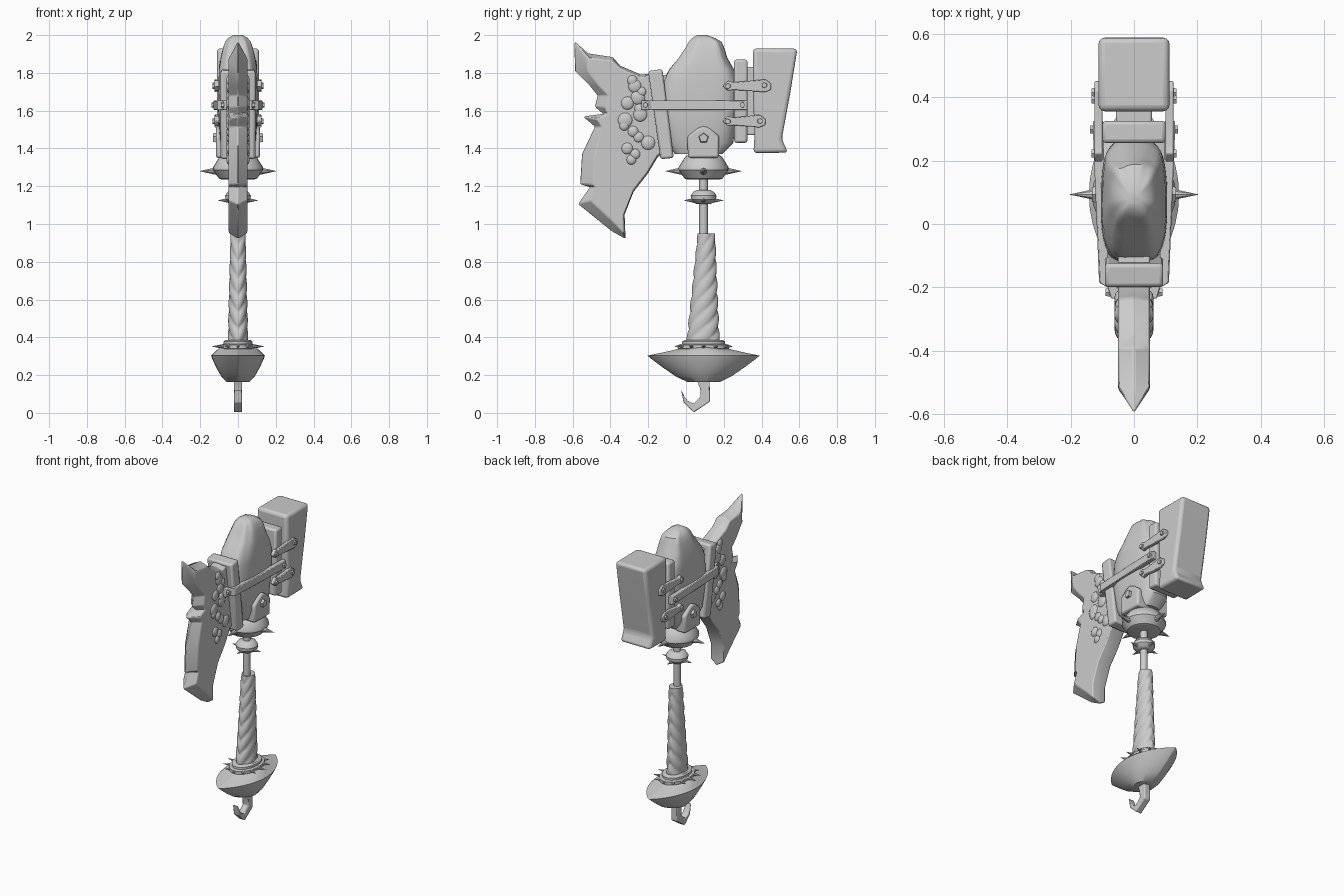
import bpy, bmesh, math, random
from mathutils import Vector, Matrix

if "Cube" in bpy.data.objects:
    bpy.data.objects.remove(bpy.data.objects["Cube"])

random.seed(4)
CY = 0.093  # handle axis in y


def finish(name, bm, bevel=0, segs=2, mirror=False, angle=35):
    bmesh.ops.recalc_face_normals(bm, faces=bm.faces)
    me = bpy.data.meshes.new(name)
    bm.to_mesh(me)
    bm.free()
    ob = bpy.data.objects.new(name, me)
    bpy.context.collection.objects.link(ob)
    if bevel:
        m = ob.modifiers.new("bevel", 'BEVEL')
        m.width, m.segments, m.limit_method = bevel, segs, 'ANGLE'
    if mirror:
        ob.modifiers.new("mirror", 'MIRROR')
    bpy.ops.object.select_all(action='DESELECT')
    ob.select_set(True)
    bpy.context.view_layer.objects.active = ob
    bpy.ops.object.shade_smooth_by_angle(angle=math.radians(angle))
    return ob


def skin(bm, rings):
    """Bridge equal-length point rings and cap both ends."""
    vs = [[bm.verts.new(p) for p in r] for r in rings]
    n = len(vs[0])
    for a, b in zip(vs, vs[1:]):
        for i in range(n):
            j = (i + 1) % n
            bm.faces.new((a[i], a[j], b[j], b[i]))
    bm.faces.new(vs[0][::-1])
    bm.faces.new(vs[-1])


def loft(name, rings, **kw):
    bm = bmesh.new()
    skin(bm, rings)
    return finish(name, bm, **kw)


def oval(z, hx, hy, cy=CY, n=32, ex=1, ey=1, mod=None):
    pts = []
    for i in range(n):
        t = 2 * math.pi * i / n
        c, s = math.cos(t), math.sin(t)
        k = mod(t, z) if mod else 1
        pts.append((k * hx * math.copysign(abs(c) ** ex, c),
                    cy + k * hy * math.copysign(abs(s) ** ey, s), z))
    return pts


def prism(name, outline, x0, x1, **kw):
    return loft(name, [[(x, y, z) for y, z in outline] for x in (x0, x1)], **kw)


def spike(bm, base, tip, r, r2=0, segs=10):
    base, tip = Vector(base), Vector(tip)
    d = tip - base
    m = Matrix.Translation((base + tip) / 2) @ d.to_track_quat('Z', 'Y').to_matrix().to_4x4()
    bmesh.ops.create_cone(bm, cap_ends=True, segments=segs, radius1=r, radius2=r2,
                          depth=d.length, matrix=m)


# Blade: outline (y, z) plus the shift to the full-thickness inner outline
blade = [(-.07, 1.78, 0, 0), (-.17, 1.80, 0, 0), (-.235, 1.79, 0, -.015), (-.35, 1.84, 0, -.015),
         (-.39, 1.885, 0, -.02), (-.52, 1.905, .03, -.03), (-.595, 1.974, .08, -.1),
         (-.59, 1.81, .07, 0), (-.51, 1.73, .05, 0), (-.47, 1.68, .06, 0), (-.485, 1.62, .06, 0),
         (-.44, 1.583, .025, 0), (-.55, 1.57, .08, -.015), (-.484, 1.515, .04, 0),
         (-.553, 1.37, .07, 0), (-.563, 1.21, .07, 0), (-.51, 1.195, .03, 0),
         (-.574, 1.105, .07, .02), (-.394, .96, .02, .04), (-.32, .92, -.01, .03),
         (-.325, 1.05, -.005, 0), (-.278, 1.17, 0, .01), (-.204, 1.264, 0, .01),
         (-.15, 1.354, 0, .01), (-.077, 1.407, 0, 0)]
inner = [(y + dy, z + dz) for y, z, dy, dz in blade]
loft("blade", [[(-.05, y, z) for y, z in inner], [(0, p[0], p[1]) for p in blade],
               [(.05, y, z) for y, z in inner]], bevel=.006, angle=30)

# Lumps on the blade cheeks
bm = bmesh.new()
for i in range(15):
    z = 1.34 + .42 * i / 14
    y = -.27 + random.uniform(-.08, .05) + (.03 if z < 1.45 else 0)
    r = random.uniform(.025, .042)
    bmesh.ops.create_uvsphere(bm, u_segments=14, v_segments=8, radius=1,
                              matrix=Matrix.Translation((.046, y, z)) @ Matrix.Diagonal((.016, r, r, 1)))
finish("blade_lumps", bm, mirror=True)

# Rocky core holding blade and hammer
def crag(t, z):
    return 1 + max(0, z - 1.7) * .16 * math.sin(7 * t + 5 * z)


core = [(1.37, -.06, .19, .075), (1.43, -.1, .25, .095), (1.6, -.13, .27, .105), (1.76, -.12, .27, .103),
        (1.82, -.09, .25, .10), (1.88, -.04, .215, .09), (1.93, -.005, .2, .078),
        (1.965, .015, .185, .066), (1.985, .035, .15, .05), (2.0, .06, .11, .025)]
loft("core", [oval(z, hx, (b - a) / 2, (a + b) / 2, 40, .65, .65, crag) for z, a, b, hx in core])

# Collars clamping the core
prism("front_collar", [(-.2, 1.81), (-.125, 1.82), (-.065, 1.35), (-.135, 1.343)], -.092, .092, bevel=.012)
prism("rear_collar", [(.255, 1.87), (.325, 1.87), (.325, 1.43), (.255, 1.43)], -.1, .1, bevel=.012)
prism("hammer_neck", [(.3, 1.83), (.37, 1.83), (.37, 1.47), (.3, 1.47)], -.057, .057, bevel=.008)

# Hammer block
prism("hammer_head", [(.355, 1.93), (.59, 1.928), (.553, 1.7), (.507, 1.45), (.54, 1.378), (.357, 1.375),
                      (.363, 1.47), (.356, 1.65)], -.112, .112, bevel=.02, segs=3)

# Side straps: a long one over the core, two short arrow-ended ones
path = [(.06, -.235), (.07, -.2), (.098, -.185), (.117, .28), (.117, .325)]
rings = [[(x + dx, y, z) for dx, z in ((-.02, 1.603), (.012, 1.603), (.012, 1.655), (-.02, 1.655))]
         for x, y in path]
loft("long_strap", rings, bevel=.004, mirror=True)
for label, z, y1 in (("upper", 1.732, .45), ("lower", 1.545, .42)):
    prism(label + "_short_strap",
          [(.195, z - .002), (.222, z + .028), (.25, z + .018), (y1 - .03, z + .034), (y1, z + .012),
           (y1, z - .02), (y1 - .03, z - .034), (.25, z - .022), (.222, z - .028)],
          .1, .124, bevel=.004, mirror=True)

# Rivets
bm = bmesh.new()
for x, y, z in ((.075, -.215, 1.63), (.125, .298, 1.63), (.12, .415, 1.735), (.12, .222, 1.73),
                (.12, .392, 1.545), (.12, .222, 1.543)):
    spike(bm, (x - .015, y, z), (x + .014, y, z), .017, .014, 6)
finish("rivets", bm, mirror=True)

# Socket bracket with a five-sided nut
prism("socket_bracket", [(.01, 1.35), (.008, 1.465), (.06, 1.505), (.093, 1.52), (.126, 1.505), (.176, 1.465),
                         (.174, 1.35)], -.117, .117, bevel=.012)
bm = bmesh.new()
spike(bm, (.1, CY, 1.455), (.132, CY, 1.455), .032, .024, 5)
finish("socket_nut", bm, mirror=True)

# Shaft and spiked collars
loft("shaft", [oval(z, .023, .023, n=16) for z in (.3, 1.3)])
loft("big_collar", [oval(z, r, r, n=24) for z, r in
                    ((1.235, .085), (1.24, .1), (1.285, .133), (1.3, .133), (1.355, .098), (1.365, .085))])
loft("small_collar", [oval(z, r, r, n=24) for z, r in
                      ((1.105, .035), (1.112, .05), (1.13, .066), (1.15, .068), (1.17, .055), (1.18, .035))])
for name, z, r0, r1, w in (("big_spikes", 1.28, .105, .205, .022), ("small_spikes", 1.125, .05, .108, .013)):
    bm = bmesh.new()
    for i in range(4):
        c, s = math.cos(i * math.pi / 2), math.sin(i * math.pi / 2)
        spike(bm, (r0 * c, CY + r0 * s, z), (r1 * c, CY + r1 * s, z), w)
    finish(name, bm)

# Wrapped grip: slanted cord ridges, mirrored left to right
def wrap(t, z):
    th = math.atan2(math.sin(t), abs(math.cos(t)))
    return .86 + .16 * abs(math.sin(math.pi * (z - .2 * th / math.pi) / .09)) ** .6


grip = []
for i in range(71):
    f = i / 70
    grip.append(oval(.37 + .58 * f, .054 - .014 * f, .088 - .042 * f, .09 + .018 * f, 40, mod=wrap))
loft("grip_wrap", grip, angle=60)

# Ring under the grip with small spikes
loft("grip_ring", [oval(z, .09 * k, .135 * k) for z, k in
                   ((.33, .85), (.34, 1), (.36, 1), (.364, .85), (.378, .85), (.385, .75))])
bm = bmesh.new()
for i in range(12):
    t = math.pi * i / 6
    c, s = math.cos(t), math.sin(t)
    spike(bm, (.08 * c, CY + .12 * s, .352), (.142 * c, CY + .155 * s, .352), .012, segs=8)
finish("ring_spikes", bm)

# Pointed boat-shaped pommel guard
loft("pommel_guard", [oval(z, hx, hy, n=40, ex=1.7) for z, hx, hy in
                      ((.163, .06, .085), (.195, .09, .15), (.24, .115, .215), (.285, .136, .275),
                       (.303, .142, .297), (.32, .125, .215), (.335, .11, .15), (.345, .095, .11))], angle=40)

# Hook at the bottom
prism("hook", [(.055, .18), (.125, .18), (.127, .06), (.042, .003), (-.013, .055), (-.026, .125), (-.008, .085),
               (.01, .062), (.04, .05), (.078, .085), (.075, .13)], -.022, .022, bevel=.007)
